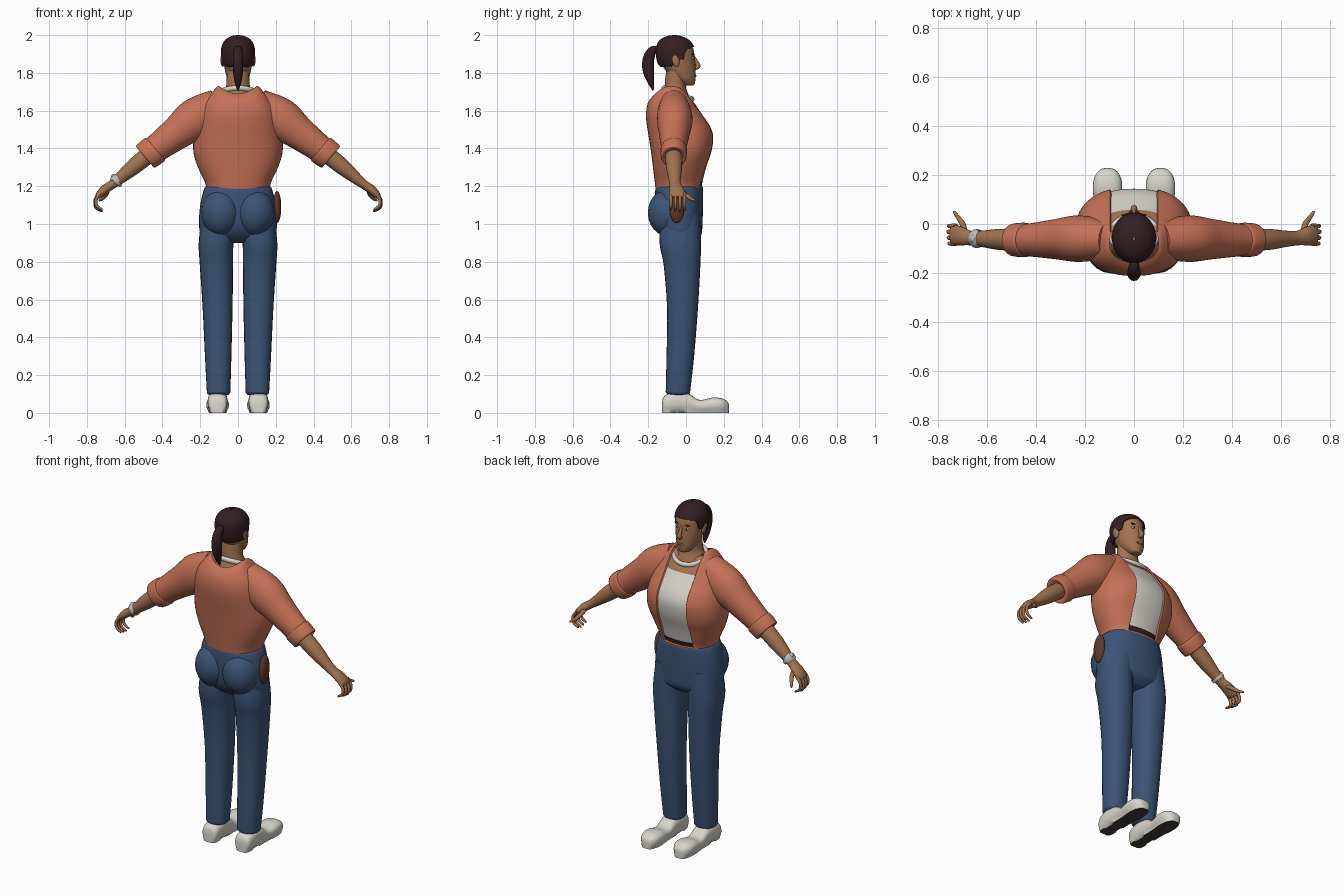
import bpy, bmesh, math
from mathutils import Vector, Matrix

if "Cube" in bpy.data.objects:
    bpy.data.objects.remove(bpy.data.objects["Cube"])


def material(name, r, g, b):
    m = bpy.data.materials.new(name)
    m.use_nodes = True
    m.diffuse_color = (r, g, b, 1)
    node = m.node_tree.nodes["Principled BSDF"]
    node.inputs["Base Color"].default_value = (r, g, b, 1)
    node.inputs["Roughness"].default_value = 0.8
    return m


CORAL = material("coral_cloth", 0.56, 0.165, 0.095)
DENIM = material("blue_denim", 0.045, 0.088, 0.18)
SKIN = material("skin", 0.36, 0.17, 0.08)
HAIR = material("dark_brown_hair", 0.034, 0.014, 0.016)
WHITE = material("off_white", 0.68, 0.66, 0.60)
LEATHER = material("brown_leather", 0.11, 0.04, 0.022)
RUBBER = material("dark_rubber", 0.05, 0.048, 0.044)
LIP = material("lips", 0.24, 0.085, 0.05)
METAL = material("pale_metal", 0.5, 0.5, 0.5)


def finish(name, bm, mats, mirror=False):
    bmesh.ops.recalc_face_normals(bm, faces=bm.faces)
    me = bpy.data.meshes.new(name)
    bm.to_mesh(me)
    bm.free()
    for m in mats:
        me.materials.append(m)
    me.polygons.foreach_set("use_smooth", [True] * len(me.polygons))
    me.set_sharp_from_angle(angle=math.radians(50))
    ob = bpy.data.objects.new(name, me)
    bpy.context.scene.collection.objects.link(ob)
    if mirror:
        ob.modifiers.new("Mirror", 'MIRROR')
    return ob


def smooth_rows(rows, steps):
    """Catmull-Rom through rows of numbers."""
    rows = [Vector(r) for r in rows]
    ext = [rows[0]] + rows + [rows[-1]]
    out = []
    for a, b, c, d in zip(ext, ext[1:], ext[2:], ext[3:]):
        for i in range(steps):
            t = i / steps
            out.append(0.5 * (2 * b + (c - a) * t + (2 * a - 5 * b + 4 * c - d) * t * t
                              + (3 * b - a - 3 * c + d) * t ** 3))
    return out + [rows[-1]]


def tube(rows, ref=(0, 1, 0), axis=None, sides=24, steps=4, power=1.0, cap=True):
    """Loft rows of (x, y, z, radius across, radius along ref)."""
    bm = bmesh.new()
    rows = smooth_rows(rows, steps)
    mids = [Vector(r[:3]) for r in rows]
    rings = []
    for i, r in enumerate(rows):
        t = Vector(axis) if axis else mids[min(i + 1, len(mids) - 1)] - mids[max(i - 1, 0)]
        t.normalize()
        w = Vector(ref)
        w = (w - t * w.dot(t)).normalized()
        u = w.cross(t)
        ring = []
        for k in range(sides):
            a = 2 * math.pi * k / sides
            c, s = (math.copysign(abs(f(a)) ** power, f(a)) for f in (math.cos, math.sin))
            ring.append(bm.verts.new(mids[i] + u * c * max(r[3], 0.001) + w * s * max(r[4], 0.001)))
        rings.append(ring)
    for p, q in zip(rings, rings[1:]):
        for k in range(sides):
            n = (k + 1) % sides
            bm.faces.new((p[k], p[n], q[n], q[k]))
    if cap:
        bm.faces.new(rings[0])
        bm.faces.new(rings[-1])
    return bm


def stack(rows, x=0.0, **kw):
    """Upright loft from (z, half width, back y, front y)."""
    return tube([(x, (b + f) / 2, z, w, (f - b) / 2) for z, w, b, f in rows], axis=(0, 0, 1), **kw)


def ball(name, loc, size, mat, mirror=False, tilt=0.0):
    bm = bmesh.new()
    bmesh.ops.create_uvsphere(bm, u_segments=20, v_segments=12, radius=1)
    bm.transform(Matrix.Translation(loc) @ Matrix.Rotation(tilt, 4, 'X') @ Matrix.Diagonal((*size, 1)))
    return finish(name, bm, [mat], mirror)


# Jacket body with the open front showing shirt, belt and upper chest
bm = stack([(1.18, .168, -.16, .088), (1.22, .175, -.165, .095), (1.3, .212, -.175, .115),
            (1.38, .236, -.185, .142), (1.46, .235, -.197, .152), (1.52, .225, -.207, .135),
            (1.58, .21, -.212, .095), (1.64, .185, -.203, .055), (1.7, .135, -.182, .025),
            (1.74, .1, -.155, .0)], sides=48, power=.88, cap=False)
for v in bm.verts:
    if v.co.z > 1.64:
        v.co.z -= .5 * (v.co.z - 1.64) * max(0, 1 - (v.co.x / .11) ** 2)
for co, no in (((.098, 0, 0), (1, 0, 0)), ((-.098, 0, 0), (1, 0, 0)),
               ((0, 0, 1.225), (0, 0, 1)), ((0, 0, 1.625), (0, 0, 1))):
    bmesh.ops.bisect_plane(bm, geom=bm.verts[:] + bm.edges[:] + bm.faces[:], plane_co=co, plane_no=no)
bmesh.ops.recalc_face_normals(bm, faces=bm.faces)
opening = []
for f in bm.faces:
    c = f.calc_center_median()
    if abs(c.x) < .098 and c.y > -.03 and c.z > 1.195:
        f.material_index = 3 if c.z < 1.225 else 1 if c.z < 1.625 else 2
        opening.append(f)
rim = bmesh.ops.inset_region(bm, faces=opening, thickness=.003, depth=-.008)["faces"]
for f in rim:
    f.material_index = 0
finish("jacket_body", bm, [CORAL, WHITE, SKIN, HAIR])

# Sleeves, cuffs and forearms
finish("sleeve", tube([(.1, -.065, 1.635, .085, .075), (.22, -.06, 1.56, .11, .095),
                       (.32, -.062, 1.485, .09, .082), (.42, -.065, 1.41, .075, .068),
                       (.48, -.065, 1.365, .07, .064)]), [CORAL], True)
finish("sleeve_cuff", tube([(.435, -.065, 1.398, .07, .062), (.442, -.065, 1.393, .08, .07),
                            (.485, -.065, 1.36, .077, .068), (.493, -.065, 1.354, .068, .06),
                            (.487, -.065, 1.359, .045, .045)], axis=(.76, 0, -.65)), [CORAL], True)
finish("forearm", tube([(.45, -.065, 1.385, .046, .046), (.55, -.063, 1.305, .043, .043),
                        (.63, -.06, 1.238, .03, .032), (.67, -.057, 1.207, .024, .03),
                        (.705, -.05, 1.183, .024, .038), (.735, -.045, 1.155, .019, .041),
                        (.745, -.045, 1.14, .01, .034)]), [SKIN], True)

# Curled fingers and thumb
for i, name in enumerate(("little_finger", "ring_finger", "middle_finger", "index_finger")):
    y, reach = -.08 + i * .024, (0, .006, .009, .004)[i]
    finish(name, tube([(.728, y, 1.165, .009, .01), (.751 + reach / 2, y, 1.13, .009, .009),
                       (.748 + reach / 2, y, 1.097 - reach, .008, .008),
                       (.722, y, 1.078 - reach, .006, .006), (.717, y, 1.077 - reach, .002, .002)],
                      sides=10), [SKIN], True)
finish("thumb", tube([(.69, -.04, 1.185, .012, .014), (.70, 0, 1.155, .012, .012),
                      (.717, .025, 1.135, .009, .009), (.733, .048, 1.125, .006, .006),
                      (.735, .051, 1.124, .002, .002)], ref=(1, 0, 0), sides=10), [SKIN], True)

# Wrist band on the right arm only
finish("wrist_band", tube([(-.633, -.06, 1.235, .03, .03), (-.635, -.06, 1.234, .036, .038),
                           (-.65, -.059, 1.222, .035, .037), (-.652, -.059, 1.22, .026, .03)],
                          sides=20), [METAL])
ball("wrist_dial", (-.656, -.06, 1.254), (.014, .016, .012), METAL)

# Trousers
finish("trouser_hips", stack([(1.2, .165, -.15, .08), (1.185, .18, -.162, .089), (1.1, .2, -.165, .09),
                              (1.0, .206, -.16, .087), (.94, .19, -.13, .08), (.9, .1, -.08, .04)],
                             sides=40, power=.88), [DENIM])
ball("trouser_seat", (.09, -.095, 1.06), (.105, .107, .125), DENIM, True)
leg = [(1.05, .1, .09, -.13, .075), (.9, .116, .092, -.14, .079), (.78, .114, .088, -.118, .076),
       (.55, .108, .079, -.1, .063), (.3, .105, .07, -.103, .043), (.13, .103, .063, -.107, .024),
       (.105, .103, .061, -.105, .02), (.095, .103, .05, -.09, .01)]
finish("trouser_leg", tube([(x, (b + f) / 2, z, w, (f - b) / 2) for z, x, w, b, f in leg],
                           axis=(0, 0, 1), power=.9), [DENIM], True)

# Shoes with dark soles
shoe = [(-.127, .025, .05), (-.115, .046, .085), (-.06, .053, .108), (.01, .051, .1), (.07, .052, .065),
        (.14, .06, .077), (.19, .054, .073), (.22, .033, .055), (.228, .012, .035)]
bm = tube([(.108, y, h / 2 + .004, w, h / 2) for y, w, h in shoe],
          ref=(0, 0, 1), axis=(0, 1, 0), power=.75)
for v in bm.verts:
    v.co.z = 0 if v.co.z < .016 else v.co.z
bm.normal_update()
bmesh.ops.recalc_face_normals(bm, faces=bm.faces)
for f in bm.faces:
    f.material_index = int(f.normal.z < -.8 and f.calc_center_median().z < .01)
finish("shoe", bm, [WHITE, RUBBER], True)

# Hip pouch on the left side
ball("hip_pouch", (.207, -.047, 1.09), (.022, .04, .085), LEATHER, tilt=-.05)

# Neck and looped collar
finish("neck", stack([(1.62, .13, -.15, .035), (1.67, .095, -.135, .02), (1.72, .066, -.115, .0),
                      (1.77, .06, -.11, .0), (1.84, .06, -.1, .0)]), [SKIN])
loop = [(.094 * math.cos(a), -.042 + .075 * math.sin(a), 1.69 - .03 * math.sin(a), .012, .014)
        for a in (math.tau * i / 20 for i in range(21))]
finish("collar_loop", tube(loop, ref=(0, 0, 1), sides=10, steps=2), [WHITE])

# Head
finish("head", stack([(1.733, .012, -.0, .035), (1.74, .034, -.025, .045), (1.775, .058, -.075, .051),
                      (1.83, .072, -.12, .05), (1.88, .08, -.143, .046), (1.93, .082, -.148, .038),
                      (1.965, .066, -.13, .012), (1.985, .03, -.09, -.03), (1.988, .004, -.06, -.05)],
                     sides=32), [SKIN])
ball("ear", (.081, -.055, 1.868), (.012, .02, .036), SKIN, True, tilt=.2)
finish("nose", tube([(0, .038, 1.892, .006, .006), (0, .054, 1.86, .009, .01), (0, .064, 1.838, .013, .013),
                     (0, .055, 1.826, .013, .01), (0, .042, 1.822, .004, .004)], sides=12), [SKIN])
ball("eye_white", (.032, .034, 1.878), (.014, .008, .007), WHITE, True)
ball("eye_iris", (.032, .0395, 1.878), (.006, .004, .006), HAIR, True)
ball("eyebrow", (.034, .036, 1.9), (.018, .006, .004), HAIR, True)
ball("mouth", (0, .049, 1.785), (.022, .006, .007), LIP)


# Hair cap trimmed along the hairline
def hairline(y):
    marks = [(-.2, 1.825), (-.075, 1.835), (-.045, 1.885), (-.035, 1.87), (-.012, 1.872),
             (.0, 1.92), (.04, 1.938), (.2, 1.938)]
    for (a, za), (b, zb) in zip(marks, marks[1:]):
        if a <= y <= b:
            return za + (zb - za) * (y - a) / (b - a)
    return marks[-1][1]


bm = stack([(1.825, .076, -.126, .044), (1.85, .086, -.15, .046), (1.9, .09, -.16, .047),
            (1.94, .087, -.158, .042), (1.975, .068, -.138, .016), (1.995, .034, -.1, -.025),
            (2.0, .004, -.065, -.055)], sides=64, steps=6, cap=False)
for v in bm.verts:
    v.co.z = max(v.co.z, hairline(v.co.y))
finish("hair_cap", bm, [HAIR])

# Ponytail
finish("ponytail", tube([(0, -.14, 1.915, .014, .014), (0, -.172, 1.922, .022, .022),
                         (0, -.197, 1.88, .03, .027), (0, -.2, 1.82, .031, .027),
                         (0, -.188, 1.76, .02, .02), (0, -.176, 1.715, .006, .007),
                         (0, -.175, 1.705, .001, .001)], ref=(1, 0, 0), sides=16), [HAIR])
